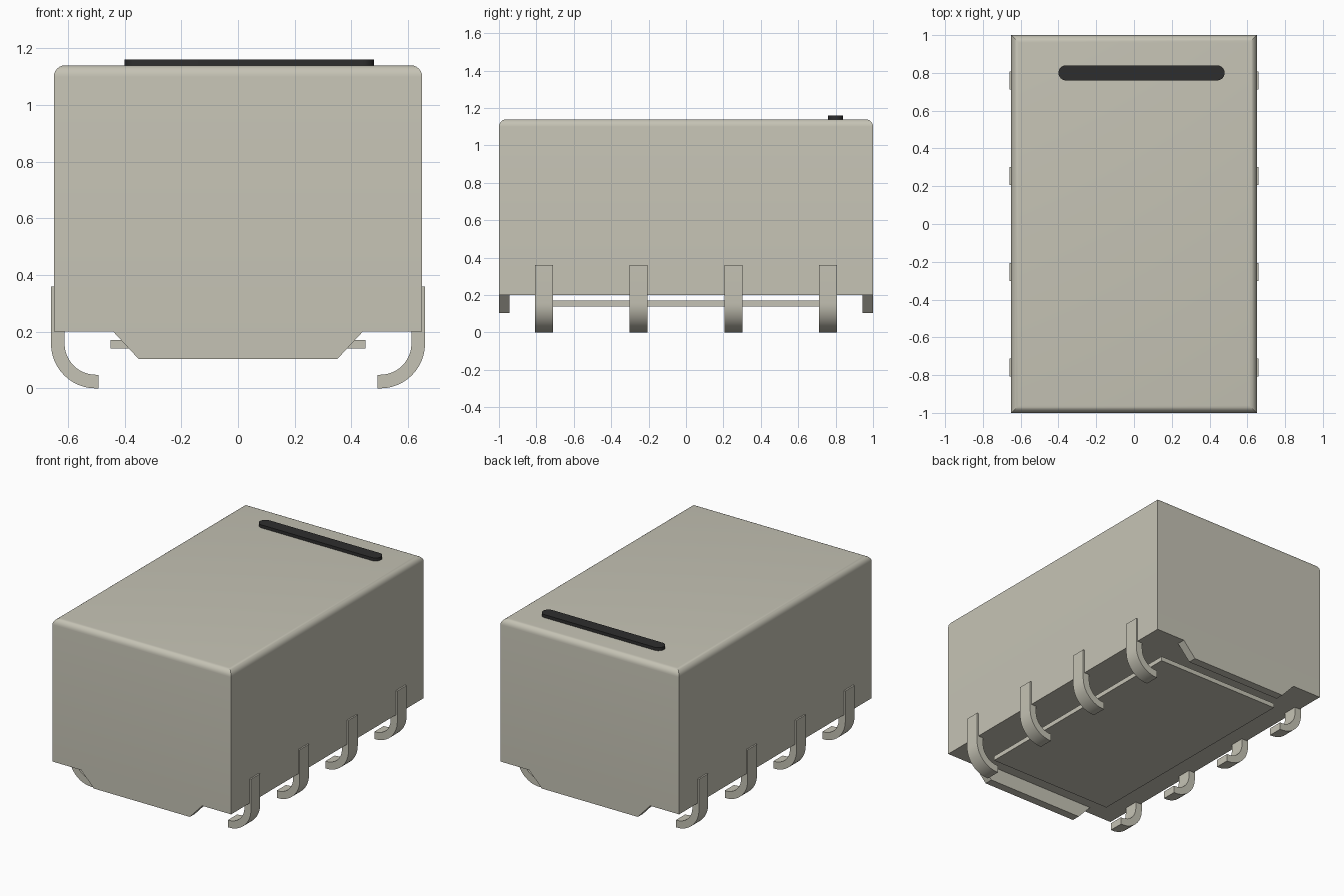
import bpy
import bmesh
from math import sin, cos, pi

if "Cube" in bpy.data.objects:
    bpy.data.objects.remove(bpy.data.objects["Cube"], do_unlink=True)


def make_material(name, color):
    mat = bpy.data.materials.new(name)
    mat.use_nodes = True
    mat.diffuse_color = color
    mat.node_tree.nodes["Principled BSDF"].inputs["Base Color"].default_value = color
    return mat


CREAM = make_material("warm cream", (0.56, 0.545, 0.46, 1))
BLACK = make_material("soft black", (0.027, 0.027, 0.027, 1))


def finish(name, bm, mat, smooth=False):
    bmesh.ops.recalc_face_normals(bm, faces=bm.faces)
    mesh = bpy.data.meshes.new(name)
    bm.to_mesh(mesh)
    bm.free()
    mesh.materials.append(mat)
    obj = bpy.data.objects.new(name, mesh)
    bpy.context.collection.objects.link(obj)
    if smooth:
        bpy.ops.object.select_all(action="DESELECT")
        obj.select_set(True)
        bpy.context.view_layer.objects.active = obj
        bpy.ops.object.shade_smooth_by_angle(angle=pi / 6)
    return obj


def prism(name, points, depth, mat, smooth=False):
    """Extrude a closed outline of 3D points along the depth vector."""
    bm = bmesh.new()
    face = bm.faces.new([bm.verts.new(p) for p in points])
    result = bmesh.ops.extrude_face_region(bm, geom=[face], use_keep_orig=True)
    verts = [v for v in result["geom"] if isinstance(v, bmesh.types.BMVert)]
    bmesh.ops.translate(bm, verts=verts, vec=depth)
    return finish(name, bm, mat, smooth)


def arc(cx, cy, r, start, end, steps=12):
    angles = [start + (end - start) * i / steps for i in range(steps + 1)]
    return [(cx + r * cos(a), cy + r * sin(a)) for a in angles]


def box(name, half_x, half_y, z0, z1, mat, top_radius=0):
    bm = bmesh.new()
    bmesh.ops.create_cube(bm, size=2)
    for v in bm.verts:
        v.co = (v.co.x * half_x, v.co.y * half_y, z1 if v.co.z > 0 else z0)
    if top_radius:
        rim = [e for e in bm.edges if all(v.co.z == e.verts[0].co.z and v.co.z > z0 + 0.01
                                          for v in e.verts)]
        bmesh.ops.bevel(bm, geom=rim, offset=top_radius, segments=6,
                        profile=0.5, affect="EDGES")
    return finish(name, bm, mat, top_radius > 0)


# Housing with rounded top rim, and the thin plate hanging below it
box("housing", 0.65, 1.0, 0.2, 1.14, CREAM, top_radius=0.04)
box("base_plate", 0.45, 0.8, 0.14, 0.17, CREAM)

# Tapered skirts below the front and back walls
for label, y in (("front", -1.0), ("back", 0.945)):
    outline = [(-0.44, 0.2), (-0.35, 0.103), (0.35, 0.103), (0.44, 0.2)]
    prism(label + "_skirt", [(x, y, z) for x, z in outline], (0, 0.055, 0), CREAM)

# Four curled J-shaped pins on each side
outer = arc(0.502, 0.158, 0.158, 0, -pi / 2)
inner = arc(0.502, 0.158, 0.11, -pi / 2, 0)
profile = [(0.66, 0.36)] + outer + [(0.493, 0), (0.493, 0.048)] + inner + [(0.612, 0.36)]
for side, sign in (("left", 1), ("right", -1)):
    for i in range(4):
        y = -0.76 + i * 0.5067
        prism(f"{side}_pin_{i + 1}", [(sign * x, y - 0.048, z) for x, z in profile],
              (0, 0.096, 0), CREAM, smooth=True)

# Raised round-ended bar marking one end of the top
capsule = arc(0.44, 0.8, 0.04, -pi / 2, pi / 2) + arc(-0.36, 0.8, 0.04, pi / 2, 3 * pi / 2)
prism("marker_bar", [(x, y, 1.135) for x, y in capsule], (0, 0, 0.025), BLACK, smooth=True)
